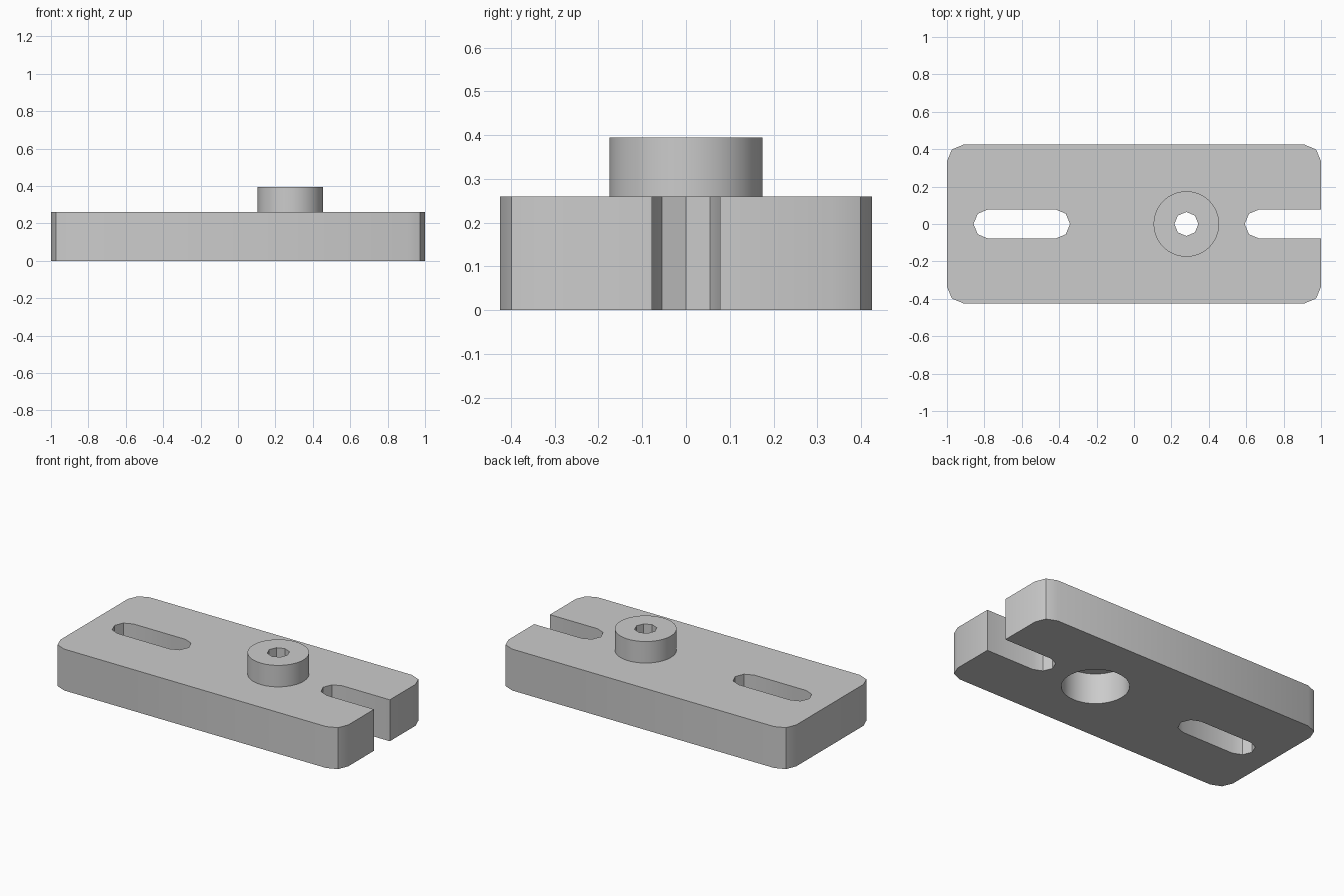
import bpy, bmesh
from math import cos, sin, pi

cube = bpy.data.objects.get("Cube")
if cube:
    bpy.data.objects.remove(cube, do_unlink=True)

PLATE_TOP, BOSS_TOP = 0.26, 0.395
BOSS_X = 0.28

grey = bpy.data.materials.new("machined grey")
grey.use_nodes = True
colour = (0.6, 0.6, 0.6, 1)
grey.diffuse_color = colour
grey.node_tree.nodes["Principled BSDF"].inputs["Base Color"].default_value = colour


def arc(cx, cy, r, start, sweep, steps):
    """Points along an arc, both ends included."""
    return [(cx + r * cos(start + sweep * i / steps),
             cy + r * sin(start + sweep * i / steps)) for i in range(steps + 1)]


def circle(cx, r, sides):
    return arc(cx, 0, r, 0, 2 * pi, sides)[:-1]


def slot(x0, x1, r):
    """Outline with rounded ends centred on x0 and x1."""
    return arc(x1, 0, r, -pi / 2, pi, 4) + arc(x0, 0, r, pi / 2, pi, 4)


def prism(name, outline, z0, z1):
    bm = bmesh.new()
    face = bm.faces.new([bm.verts.new((x, y, z0)) for x, y in outline])
    top = bmesh.ops.extrude_face_region(bm, geom=[face])["geom"]
    bmesh.ops.translate(bm, vec=(0, 0, z1 - z0),
                        verts=[g for g in top if isinstance(g, bmesh.types.BMVert)])
    bmesh.ops.recalc_face_normals(bm, faces=bm.faces)
    mesh = bpy.data.meshes.new(name)
    bm.to_mesh(mesh)
    bm.free()
    mesh.materials.append(grey)
    obj = bpy.data.objects.new(name, mesh)
    bpy.context.collection.objects.link(obj)
    return obj


def cut(obj, outline, z0, z1):
    """Subtract a prism and discard the cutter."""
    cutter = prism("cutter", outline, z0, z1)
    cutter.hide_render = True
    mod = obj.modifiers.new("cut", "BOOLEAN")
    mod.operation, mod.solver, mod.object = "DIFFERENCE", "EXACT", cutter
    bpy.ops.object.select_all(action="DESELECT")
    bpy.context.view_layer.objects.active = obj
    obj.select_set(True)
    bpy.ops.object.modifier_apply(modifier=mod.name)
    bpy.data.objects.remove(cutter, do_unlink=True)


# Plate with chamfer-like rounded corners
half_x, half_y, corner = 1.0, 0.425, 0.09
outline = []
for i, (sx, sy) in enumerate([(1, 1), (-1, 1), (-1, -1), (1, -1)]):
    outline += arc(sx * (half_x - corner), sy * (half_y - corner),
                   corner, i * pi / 2, pi / 2, 2)
plate = prism("plate", outline, 0, PLATE_TOP)

# Closed slot, open slot and blind recess under the boss
cut(plate, slot(-0.78, -0.42, 0.078), -0.1, 0.5)
cut(plate, slot(0.67, 1.3, 0.078), -0.1, 0.5)
cut(plate, circle(BOSS_X, 0.19, 64), -0.1, 0.19)

# Boss on the top face
boss = prism("boss", circle(BOSS_X, 0.175, 64), PLATE_TOP, BOSS_TOP)

# Small octagonal bore through both parts
for part in (plate, boss):
    cut(part, circle(BOSS_X, 0.064, 8), -0.1, 0.5)
    bpy.ops.object.shade_smooth_by_angle(angle=pi / 6)
